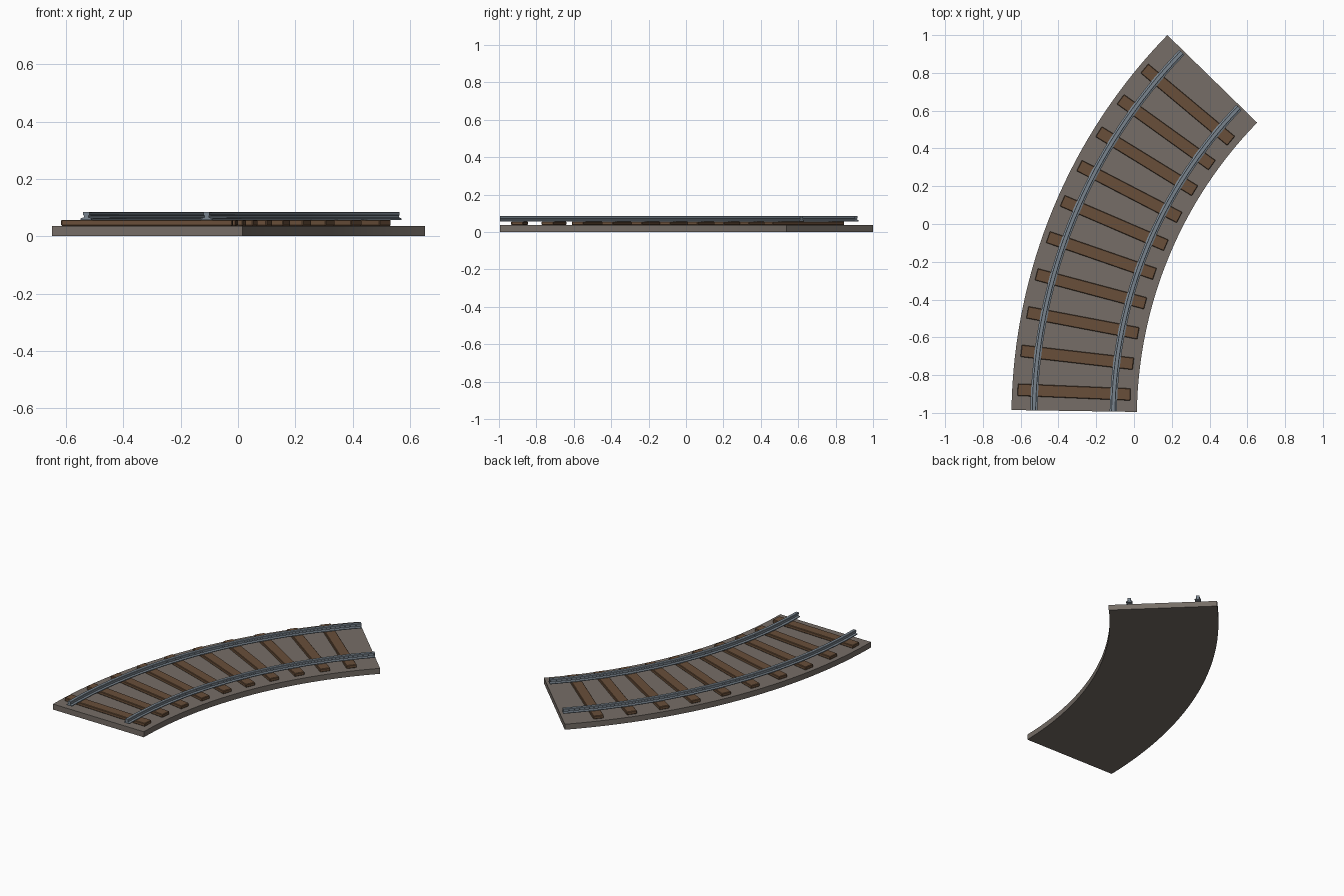
import bpy
import bmesh
from math import sin, cos, radians
from mathutils import Matrix, Vector

cube = bpy.data.objects.get("Cube")
if cube:
    bpy.data.objects.remove(cube, do_unlink=True)

# Centre of the bend, shared by every part
CENTRE = Vector((2.258, -1.029, 0))
SEGMENTS = 32


def material(name, colour):
    mat = bpy.data.materials.new(name)
    mat.use_nodes = True
    mat.diffuse_color = (*colour, 1)
    mat.node_tree.nodes["Principled BSDF"].inputs["Base Color"].default_value = (*colour, 1)
    return mat


gravel = material("gravel grey", (0.18, 0.155, 0.135))
wood = material("sleeper brown", (0.14, 0.077, 0.041))
steel = material("rail steel", (0.19, 0.23, 0.27))


def on_bend(radius, degrees, z):
    a = radians(degrees)
    return CENTRE + Vector((-radius * cos(a), radius * sin(a), z))


def finish(bm, name, mat):
    bmesh.ops.recalc_face_normals(bm, faces=bm.faces)
    mesh = bpy.data.meshes.new(name)
    bm.to_mesh(mesh)
    bm.free()
    mesh.materials.append(mat)
    obj = bpy.data.objects.new(name, mesh)
    bpy.context.collection.objects.link(obj)
    return obj


def sweep(name, profile, start, end, mat):
    """Sweep a closed (radius, z) profile round the bend and cap both ends."""
    bm = bmesh.new()
    rings = []
    for i in range(SEGMENTS + 1):
        angle = start + (end - start) * i / SEGMENTS
        rings.append([bm.verts.new(on_bend(r, angle, z)) for r, z in profile])
    n = len(profile)
    for a, b in zip(rings, rings[1:]):
        for j in range(n):
            k = (j + 1) % n
            bm.faces.new((a[j], a[k], b[k], b[j]))
    bm.faces.new(rings[0])
    bm.faces.new(rings[-1])
    obj = finish(bm, name, mat)
    bpy.ops.object.select_all(action="DESELECT")
    obj.select_set(True)
    bpy.context.view_layer.objects.active = obj
    bpy.ops.object.shade_smooth_by_angle(angle=radians(30))


# Curved track bed
sweep("track_bed", [(2.243, 0), (2.907, 0), (2.907, 0.036), (2.243, 0.036)],
      0.87, 44.27, gravel)

# Wooden sleepers fanned round the bend
for i in range(10):
    bm = bmesh.new()
    bmesh.ops.create_cube(bm, size=1)
    bmesh.ops.scale(bm, vec=(0.598, 0.064, 0.021), verts=bm.verts)
    bmesh.ops.bevel(bm, geom=bm.edges[:], offset=0.003, segments=1, affect="EDGES")
    place = Matrix.Translation(on_bend(2.579, 3.09 + 4.11 * i, 0.0465))
    turn = Matrix.Rotation(-radians(2.4 + 4.17 * i), 4, "Z")
    bmesh.ops.transform(bm, matrix=place @ turn, verts=bm.verts)
    finish(bm, f"sleeper_{i + 1}", wood)

# Rails: foot, web and head as a mirrored half section
half = [(0.019, 0.057), (0.019, 0.062), (0.008, 0.066), (0.008, 0.072),
        (0.011, 0.074), (0.011, 0.083), (0.009, 0.085)]
for name, radius in (("outer_rail", 2.788), ("inner_rail", 2.368)):
    section = [(radius + w, z) for w, z in half]
    section += [(radius - w, z) for w, z in reversed(half)]
    sweep(name, section, 0.87, 44.05, steel)
